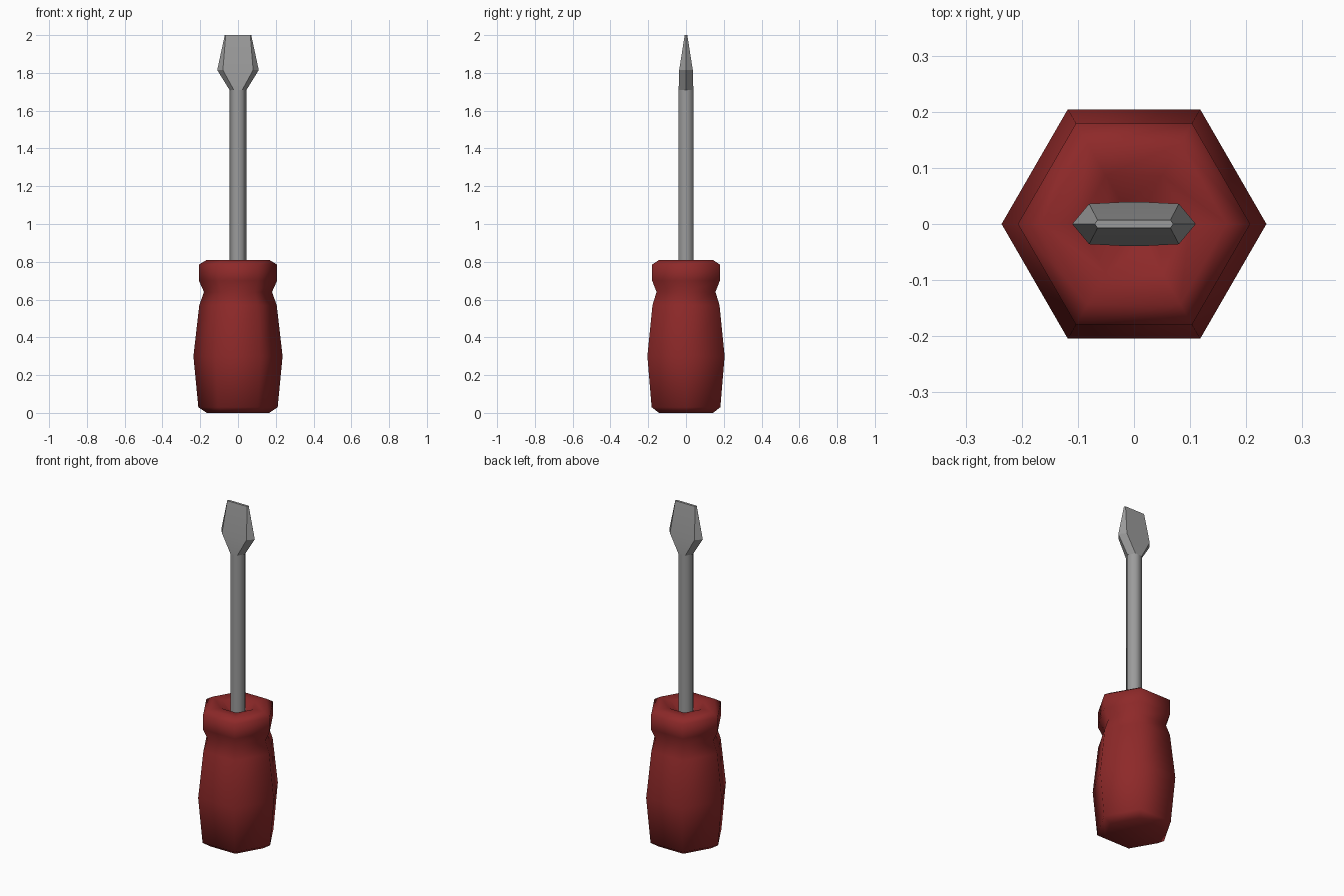
import bpy, bmesh, math

if "Cube" in bpy.data.objects:
    bpy.data.objects.remove(bpy.data.objects["Cube"])


def material(name, rgb):
    m = bpy.data.materials.new(name)
    m.diffuse_color = (*rgb, 1)
    m.use_nodes = True
    m.node_tree.nodes["Principled BSDF"].inputs["Base Color"].default_value = m.diffuse_color
    return m


def loft(name, sections, mat, angle):
    """Skin six-sided sections (z, corner x, flat half width, half depth)."""
    bm = bmesh.new()
    rings = []
    for z, xc, xf, y in sections:
        pts = [(xc, 0), (xf, y), (-xf, y), (-xc, 0), (-xf, -y), (xf, -y)]
        rings.append([bm.verts.new((px, py, z)) for px, py in pts])
    for a, b in zip(rings, rings[1:]):
        for i in range(6):
            j = (i + 1) % 6
            bm.faces.new((a[i], a[j], b[j], b[i]))
    bm.faces.new(rings[0][::-1])
    bm.faces.new(rings[-1])
    me = bpy.data.meshes.new(name)
    bm.to_mesh(me)
    bm.free()
    me.materials.append(mat)
    ob = bpy.data.objects.new(name, me)
    bpy.context.collection.objects.link(ob)
    bpy.ops.object.select_all(action='DESELECT')
    ob.select_set(True)
    bpy.context.view_layer.objects.active = ob
    bpy.ops.object.shade_smooth_by_angle(angle=math.radians(angle))
    return ob


def hexagon(z, r):
    return (z, r, r / 2, r * math.sqrt(3) / 2)


red = material("handle red", (0.27, 0.022, 0.022))
grey = material("steel grey", (0.33, 0.33, 0.33))

# Handle: bulged grip, neck groove, collar and recessed socket
handle_profile = [(0, 0.165), (0.03, 0.21), (0.3, 0.236), (0.57, 0.205),
                  (0.64, 0.18), (0.70, 0.207), (0.785, 0.207), (0.81, 0.165),
                  (0.805, 0.1), (0.75, 0.04)]
loft("handle", [hexagon(z, r) for z, r in handle_profile], red, 65)

# Shaft
loft("shaft", [hexagon(0.72, 0.045), hexagon(1.71, 0.045)], grey, 65)

# Flat blade: flares out, then tapers to a thin edge
loft("blade", [hexagon(1.71, 0.045), (1.815, 0.11, 0.08, 0.036),
               (2.0, 0.07, 0.065, 0.007)], grey, 30)
